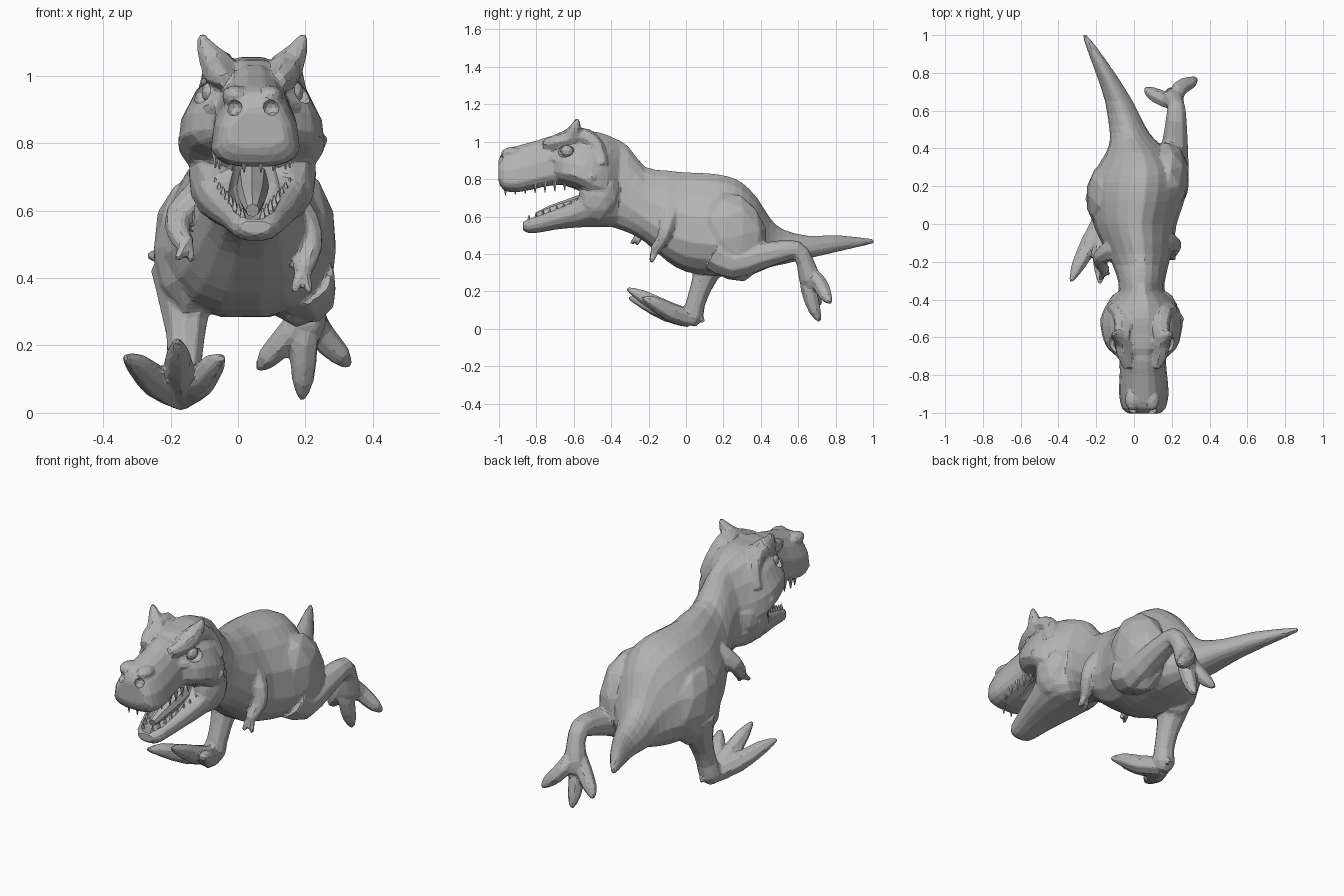
import bpy, bmesh
from math import sin, cos, pi
from mathutils import Vector, Matrix

cube = bpy.data.objects.get("Cube")
if cube:
    bpy.data.objects.remove(cube, do_unlink=True)

GREY = (0.45, 0.45, 0.45, 1)
skin = bpy.data.materials.new("grey_skin")
skin.use_nodes = True
skin.diffuse_color = GREY
skin.node_tree.nodes["Principled BSDF"].inputs["Base Color"].default_value = GREY
HEAD_X = 0.043


def finish(name, bm):
    bmesh.ops.recalc_face_normals(bm, faces=bm.faces)
    mesh = bpy.data.meshes.new(name)
    bm.to_mesh(mesh)
    bm.free()
    mesh.materials.append(skin)
    obj = bpy.data.objects.new(name, mesh)
    bpy.context.collection.objects.link(obj)
    return obj


def refine(rows):
    """Insert a smooth in-between row between each pair of rows."""
    out = []
    for i in range(len(rows) - 1):
        a, b = rows[max(i - 1, 0)], rows[i]
        c, d = rows[i + 1], rows[min(i + 2, len(rows) - 1)]
        out += [b, tuple((9 * (q + r) - p - s) / 16 for p, q, r, s in zip(a, b, c, d))]
    return out + [rows[-1]]


def skin_rings(bm, rings):
    loops = [[bm.verts.new(p) for p in ring] for ring in rings]
    n = len(loops[0])
    for low, high in zip(loops, loops[1:]):
        for i in range(n):
            j = (i + 1) % n
            bm.faces.new((low[i], low[j], high[j], high[i]))
    bm.faces.new(loops[0])
    bm.faces.new(loops[-1])


def loft(name, rows, mid, taper, power, sides=16):
    """Rows along y: y, centre x, half width, bottom z, top z."""
    rings = []
    for y, cx, hw, zb, zt in refine(rows):
        zm = zb + (zt - zb) * mid
        ring = []
        for k in range(sides):
            a = 2 * pi * (k + 0.5) / sides
            c, s = cos(a), sin(a)
            wide = abs(c) ** power * (1 if c > 0 else -1) * (1 - taper * max(s, 0))
            reach = (abs(s) / cos(pi / sides)) ** power
            z = zm + reach * (zt - zm if s > 0 else zb - zm)
            ring.append((cx + hw * wide, y, z))
        rings.append(ring)
    bm = bmesh.new()
    skin_rings(bm, rings)
    return finish(name, bm)


def tube(name, paths, sides=9):
    """Each path is a list of x, y, z, radius."""
    bm = bmesh.new()
    for path in paths:
        rows = refine(path)
        pts = [Vector(r[:3]) for r in rows]
        rings, old, side = [], None, None
        for i, r in enumerate(rows):
            t = (pts[min(i + 1, len(pts) - 1)] - pts[max(i - 1, 0)]).normalized()
            if old is None:
                side = t.orthogonal().normalized()
            else:
                side = old.rotation_difference(t) @ side
            up = t.cross(side)
            rings.append([pts[i] + r[3] * (side * cos(2 * pi * k / sides) + up * sin(2 * pi * k / sides))
                          for k in range(sides)])
            old = t
        skin_rings(bm, rings)
    return finish(name, bm)


def blob(name, centres, size, tilt=0):
    bm = bmesh.new()
    for c in centres:
        m = Matrix.Translation(c) @ Matrix.Rotation(tilt, 4, 'X') @ Matrix.Diagonal((*size, 1))
        bmesh.ops.create_icosphere(bm, subdivisions=2, radius=1, matrix=m)
    return finish(name, bm)


def both(dx, y, z):
    return [(HEAD_X + s * dx, y, z) for s in (-1, 1)]


def mirrored(path):
    return [[(HEAD_X + s * x, y, z, r) for x, y, z, r in path] for s in (-1, 1)]


def modify(obj, kind, **settings):
    mod = obj.modifiers.new(kind.lower(), kind)
    for key, value in settings.items():
        setattr(mod, key, value)
    bpy.context.view_layer.objects.active = obj
    bpy.ops.object.modifier_apply(modifier=mod.name)


def carve(target, cutter):
    cutter.hide_render = True
    modify(target, 'BOOLEAN', operation='DIFFERENCE', object=cutter, solver='EXACT')
    bpy.data.objects.remove(cutter, do_unlink=True)


def fuse(name, parts):
    """Melt overlapping parts into one continuous hide."""
    bm = bmesh.new()
    for part in parts:
        bm.from_mesh(part.data)
        bpy.data.objects.remove(part, do_unlink=True)
    obj = finish(name, bm)
    modify(obj, 'REMESH', mode='VOXEL', voxel_size=0.008)
    modify(obj, 'SMOOTH', factor=0.5, iterations=3)
    return obj


# Neck, trunk and tail in one sweep
trunk = loft("trunk", [
    (-.50, .042, .10, .58, .99), (-.40, .04, .125, .545, 1.02), (-.31, .04, .125, .515, .975),
    (-.22, .035, .15, .465, .865), (-.10, .02, .195, .36, .845), (0, .005, .225, .305, .835),
    (.12, .015, .255, .285, .83), (.22, .025, .26, .285, .815), (.30, .03, .23, .285, .78),
    (.38, .02, .17, .30, .70), (.45, -.01, .12, .33, .59), (.52, -.037, .098, .345, .53),
    (.65, -.08, .075, .375, .497), (.80, -.152, .052, .41, .50), (.93, -.222, .03, .44, .488),
    (1.003, -.262, .011, .457, .479)], mid=.42, taper=.42, power=.82)

# Long snout, wide cranium and cheeks
snout = loft("snout", [
    (-1.003, .052, .085, .79, .90), (-.975, .052, .118, .74, .95), (-.90, .052, .134, .73, .978),
    (-.80, .05, .128, .75, 1.005), (-.72, .046, .125, .765, 1.03), (-.60, .043, .13, .77, 1.04)],
    mid=.3, taper=.38, power=.72)
cranium = loft("cranium", [
    (-.72, .045, .11, .79, 1.02), (-.66, .042, .185, .765, 1.045), (-.58, .04, .215, .74, 1.05),
    (-.50, .04, .22, .69, 1.055), (-.42, .04, .185, .65, 1.035), (-.35, .04, .11, .62, 1.0)],
    mid=.3, taper=.2, power=.95)
nose_bumps = blob("nose_bumps", both(.052, -.93, .94), (.04, .06, .032))
cheeks = blob("cheek_muscles", both(.11, -.465, .71), (.082, .11, .145), tilt=-.25)
spikes = tube("cheek_spikes", mirrored([(.13, -.50, .80, .06), (.185, -.50, .805, .04),
                                        (.22, -.51, .81, .01)]), 6)

# Horned brows that sweep down behind the eyes
horns = tube("brow_horns", mirrored([(.075, -.76, .985, .025), (.095, -.69, 1.0, .042),
                                     (.10, -.62, 1.02, .052), (.137, -.59, 1.08, .03),
                                     (.153, -.58, 1.122, .01)]), 7)
ridges = tube("brow_ridges", mirrored([(.105, -.61, 1.035, .045), (.10, -.53, 1.02, .05),
                                       (.12, -.47, .96, .042), (.155, -.45, .87, .035)]), 7)
lids = tube("lower_lids", mirrored([(.10, -.72, .915, .02), (.14, -.65, .895, .024),
                                    (.155, -.57, .89, .024)]), 6)

# Open lower jaw
jaw = loft("lower_jaw", [
    (-.873, .052, .045, .53, .57), (-.84, .052, .072, .51, .59), (-.78, .052, .09, .515, .615),
    (-.70, .05, .115, .53, .645), (-.60, .045, .145, .54, .69), (-.50, .04, .175, .545, .77),
    (-.42, .038, .17, .545, .78), (-.35, .038, .11, .55, .75)], mid=.65, taper=.1, power=.8)

# Left leg, kicked out behind
left_thigh = blob("left_thigh", [(.175, .25, .49)], (.12, .185, .245), tilt=.25)
left_leg = tube("left_leg", [[
    (.18, .18, .40, .11), (.205, .26, .35, .088), (.215, .39, .385, .075), (.222, .50, .41, .062),
    (.225, .59, .42, .052), (.22, .635, .36, .047), (.205, .66, .27, .058), (.20, .68, .21, .035)]])
left_toes = tube("left_toes", [[
    (.215, .63, .34, .03), (.3 * x + .14, y - .06, .3 * z + .2, .043),
    (.041 + .8 * x, y - .025, .065 + .75 * z, .034), (x, y, z, .01)]
    for x, y, z in ((.328, .775, .14), (.19, .715, .04), (.06, .72, .13))], 7)

# Right leg, planted forward
right_thigh = blob("right_thigh", [(-.14, .14, .48)], (.115, .19, .22), tilt=-.1)
right_leg = tube("right_leg", [[
    (-.15, .14, .42, .11), (-.155, .11, .30, .075), (-.155, .08, .22, .058), (-.16, .05, .13, .053),
    (-.17, .035, .065, .058), (-.17, .02, .022, .034)]])
right_toes = tube("right_toes", [[
    (-.17, .02, .055, .05), (-.17 + (x + .17) * .4, y * .35, z * .35 + .03, .05),
    (-.17 + (x + .17) * .78, y * .75, z * .65 + .035, .036), (x, y, z, .01)]
    for x, y, z in ((-.335, -.305, .165), (-.18, -.315, .215), (-.045, -.235, .165))], 7)
heel_claw = tube("heel_claw", [[(-.17, .04, .08, .03), (-.16, .075, .06, .022), (-.155, .095, .035, .01)]], 6)

# Small arms with two claws each
arms = []
for name, arm, claws in (
    ("left", [(.14, -.08, .62, .065), (.20, -.10, .56, .046), (.215, -.12, .49, .036), (.19, -.165, .42, .03)],
     [(.165, -.19, .36), (.215, -.185, .355)]),
    ("right", [(-.10, -.13, .64, .065), (-.175, -.17, .585, .044), (-.175, -.21, .53, .035),
               (-.155, -.245, .50, .03)], [(-.135, -.265, .45), (-.18, -.295, .455)])):
    x, y, z, r = arm[-1]
    arms.append(tube(name + "_arm", [arm], 8))
    arms.append(tube(name + "_claws", [[(x, y, z + .01, .022), ((x + a) / 2, (y + b) / 2, (z + c) / 2, .018),
                                        (a, b, c, .01)] for a, b, c in claws], 6))

# One faceted hide with mouth, eye sockets and nostrils cut in
hide = fuse("body", [trunk, snout, cranium, nose_bumps, cheeks, spikes, horns, ridges, lids, jaw, left_thigh,
                     left_leg, left_toes, right_thigh, right_leg, right_toes, heel_claw] + arms)
carve(hide, blob("mouth_cutter", [(HEAD_X + .005, -.71, .685)], (.09, .24, .105), tilt=.3))
carve(hide, blob("socket_cutter", both(.15, -.645, .95), (.04, .05, .036)))
carve(hide, blob("nostril_cutter", both(.055, -.99, .905), (.025, .03, .025)))
modify(hide, 'DECIMATE', ratio=0.06)

blob("eyes", both(.12, -.635, .95), (.032, .036, .034))
tube("tongue", [[(HEAD_X, -.80, .60, .02), (HEAD_X, -.72, .625, .035), (HEAD_X, -.62, .65, .045),
                 (HEAD_X, -.50, .69, .05)]], 8)

# Teeth along both jaws
fangs = bmesh.new()
for side in (-1, 1):
    for i in range(8):
        t = i / 7
        upper = (HEAD_X + side * (.025 + .085 * min(1, t * 3)), -.965 + .37 * t, .74 + .03 * t)
        lower = (HEAD_X + side * (.03 + .08 * t), -.84 + .26 * t, .59 + .09 * t)
        for spot, turn, length in ((upper, pi, .055), (lower, 0, .035)):
            bmesh.ops.create_cone(fangs, segments=5, radius1=.013, radius2=.002, depth=length,
                                  cap_ends=True, matrix=Matrix.Translation(spot) @ Matrix.Rotation(turn, 4, 'X'))
finish("teeth", fangs)
